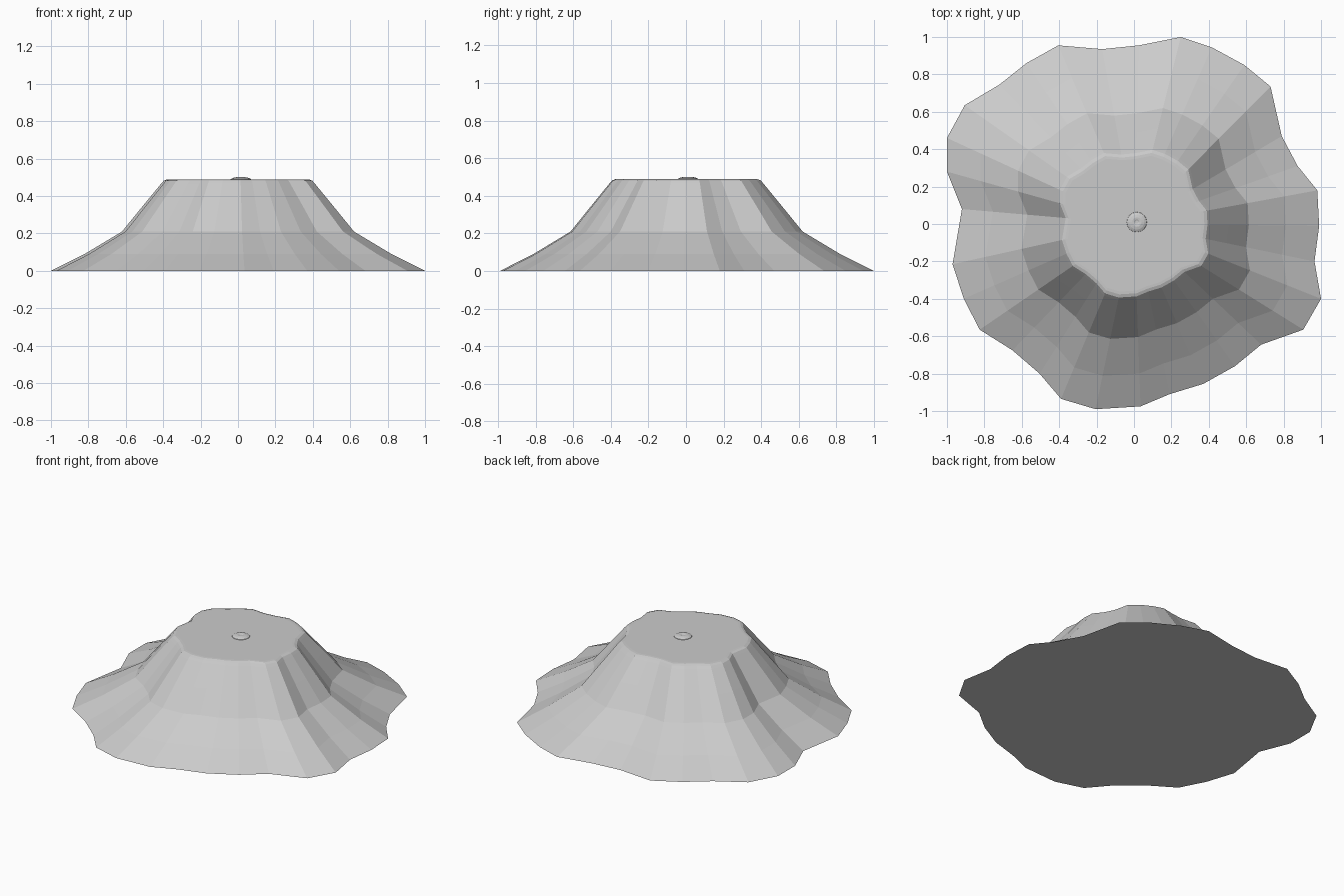
import bpy, bmesh, math

cube = bpy.data.objects.get("Cube")
if cube:
    bpy.data.objects.remove(cube, do_unlink=True)

rock = bpy.data.materials.new("grey rock")
rock.use_nodes = True
rock.diffuse_color = (0.6, 0.6, 0.6, 1)
rock.node_tree.nodes["Principled BSDF"].inputs["Base Color"].default_value = (0.6, 0.6, 0.6, 1)


def loft(name, outline, profile, centre=(0, 0)):
    """Stack scaled copies of an outline and skin them, closed at both ends."""
    bm = bmesh.new()
    rings = [[bm.verts.new((centre[0] + x * s, centre[1] + y * s, z)) for x, y in outline]
             for s, z in profile]
    n = len(outline)
    for low, high in zip(rings, rings[1:]):
        for i in range(n):
            j = (i + 1) % n
            bm.faces.new((low[i], low[j], high[j], high[i]))
    bm.faces.new(rings[0])
    bm.faces.new(rings[-1])
    bmesh.ops.recalc_face_normals(bm, faces=bm.faces)
    mesh = bpy.data.meshes.new(name)
    bm.to_mesh(mesh)
    bm.free()
    mesh.materials.append(rock)
    obj = bpy.data.objects.new(name, mesh)
    bpy.context.collection.objects.link(obj)
    return obj


# Wavy foot of the hill, scaled inward up to a flat plateau with a softened rim
foot = [(.25, 1), (.415, .945), (.59, .85), (.73, .735), (.79, .47), (.875, .31),
        (.98, .18), (.99, -.01), (.965, -.2), (1, -.4), (.905, -.565), (.68, -.645),
        (.54, -.76), (.37, -.855), (.19, -.91), (.035, -.975), (-.205, -.99),
        (-.39, -.935), (-.505, -.8), (-.65, -.675), (-.825, -.565), (-.91, -.4),
        (-.97, -.215), (-.92, .08), (-1, .28), (-1, .46), (-.905, .635),
        (-.72, .745), (-.575, .86), (-.405, .955), (-.17, .935), (.025, .955)]
slope = [(1, 0), (.82, .09), (.62, .21), (.51, .345), (.41, .467), (.397, .482), (.38, .488), (.365, .489)]
loft("hill", foot, slope)

# Small round knob with a dimple in the middle of the plateau
circle = [(math.cos(a * math.tau / 16), math.sin(a * math.tau / 16)) for a in range(16)]
knob = [(.056, .485), (.053, .491), (.04, .497), (.025, .5), (.015, .499), (.008, .496)]
loft("summit_knob", circle, knob, (.015, .01))
